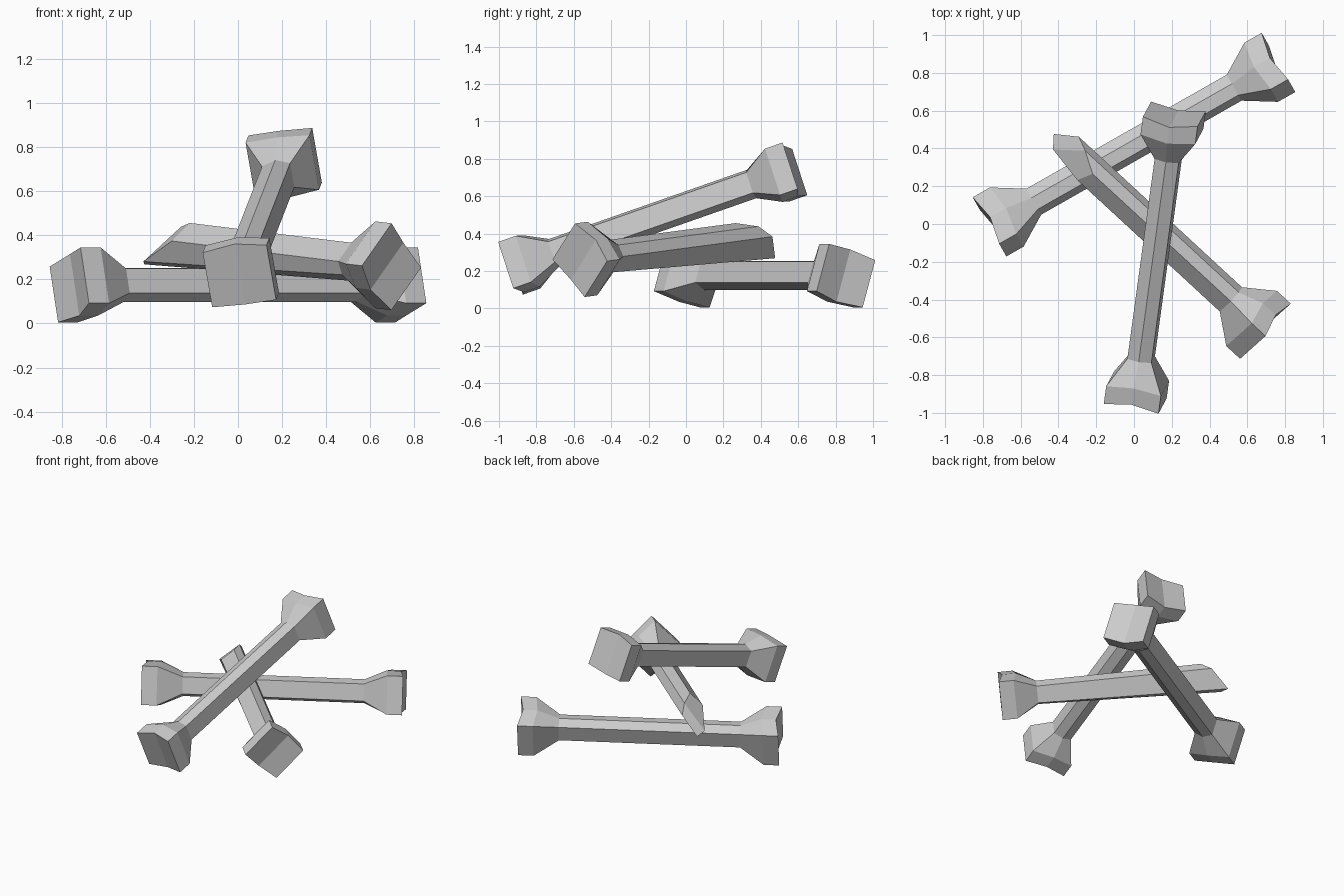
import bpy, bmesh
from math import radians
from mathutils import Vector, Matrix

if "Cube" in bpy.data.objects:
    bpy.data.objects.remove(bpy.data.objects["Cube"])


def ring(w, h, mid):
    # six-sided box section with a middle point on the top and bottom edges
    return [(0, mid), (-w, h), (-w, -h), (0, -mid), (w, -h), (w, h)]


SHAFT = ring(0.065, 0.058, 0.081)
HEAD = ring(0.148, 0.132, 0.146)


def head(neck, start, end):
    # stations of a flared head; middle points are pulled in for the notch
    s = 1 if end > 0 else -1
    rings = [[(neck, u, w) for u, w in SHAFT]]
    for x, dip in ((start, 0.02), (end, 0.028)):
        rings.append([(x - s * (dip if i % 3 == 0 else 0), u, w)
                      for i, (u, w) in enumerate(HEAD)])
    return rings


def bone(name, origin, direction, roll, neck, start, end, broken=None):
    rings = head(neck, start, end)
    # local axes: along the shaft, sideways, up
    d = Vector(direction).normalized()
    u = Vector((0, 0, 1)).cross(d).normalized()
    w = d.cross(u)
    m = Matrix((d, u, w)).transposed().to_4x4() @ Matrix.Rotation(radians(roll), 4, 'X')
    m = Matrix.Translation(origin) @ m

    if broken:
        rings.insert(0, [(x, a, b) for (x, _), (a, b) in zip(broken, SHAFT)])
    else:
        rings = head(-neck, -start, -end)[::-1] + rings

    bm = bmesh.new()
    vs = [[bm.verts.new(m @ Vector(p)) for p in r] for r in rings]
    if broken:
        # bend the splinter tip down
        for v, (_, drop) in zip(vs[0], broken):
            v.co.z -= drop
    for a, b in zip(vs, vs[1:]):
        for i in range(6):
            j = (i + 1) % 6
            bm.faces.new((a[i], a[j], b[j], b[i]))
    # notched end faces, split along the middle crease
    for r in (vs[0], vs[-1]):
        bm.faces.new((r[0], r[1], r[2], r[3]))
        bm.faces.new((r[0], r[3], r[4], r[5]))
    bmesh.ops.recalc_face_normals(bm, faces=bm.faces)
    me = bpy.data.meshes.new(name)
    bm.to_mesh(me)
    bm.free()
    ob = bpy.data.objects.new(name, me)
    bpy.context.collection.objects.link(ob)


# bone lying flat at the back
bone("flat_bone", (0.0, 0.42, 0.175), (0.87, 0.495, 0), -17, 0.61, 0.775, 0.88)
# bone leaning over the other two
bone("leaning_bone", (0.11, -0.178, 0.48), (0.135, 0.99, 0.346), -7, 0.565, 0.712, 0.812)
# bone with a splintered end: position along the shaft and drop of each end point
bone("broken_bone", (0.037, 0.04, 0.338), (0.735, -0.678, -0.09), -43, 0.65, 0.80, 0.90,
     broken=((-0.46, 0), (-0.35, 0), (-0.38, 0), (-0.58, 0.05), (-0.63, 0.04), (-0.53, 0)))
